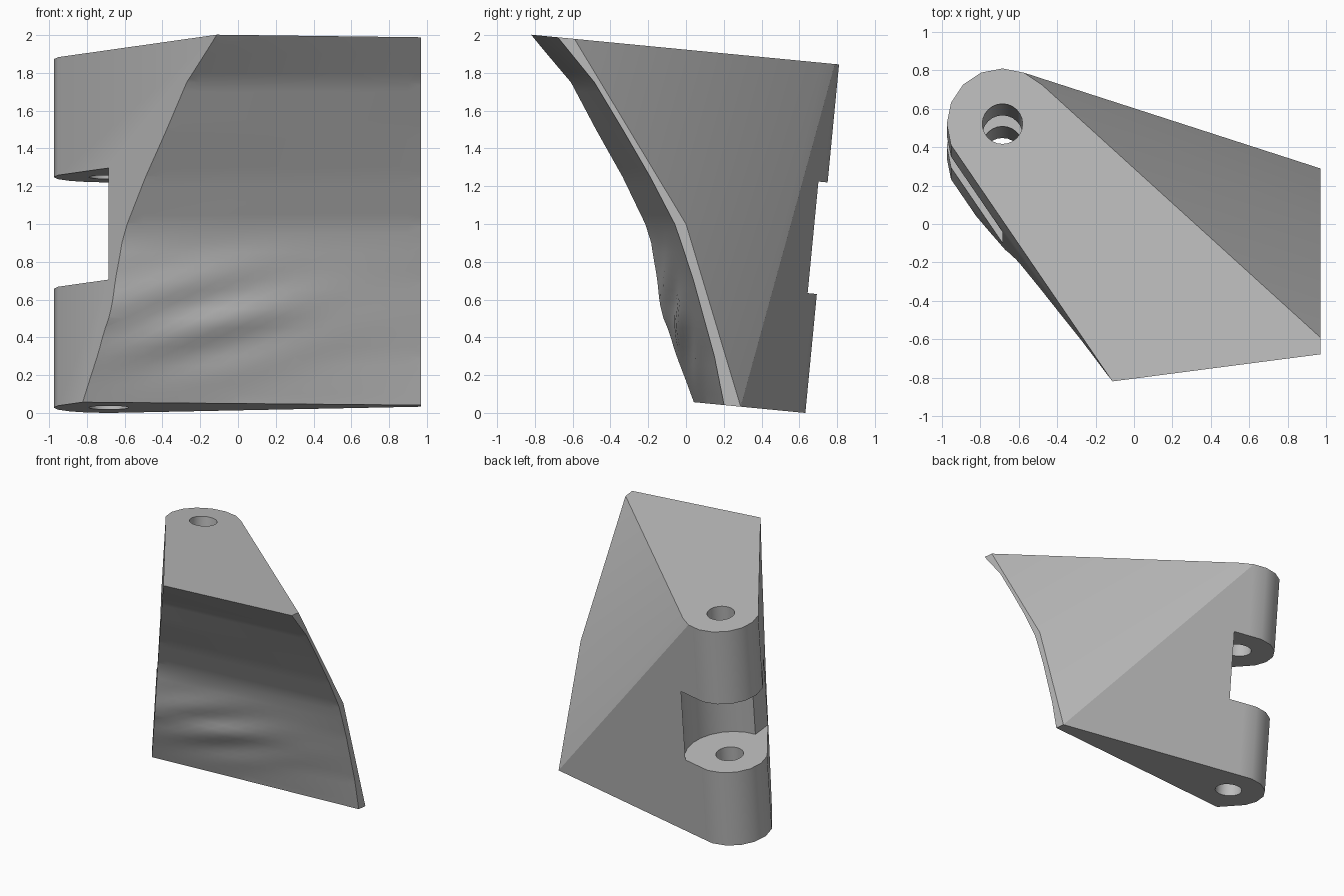
import bpy, bmesh
from math import sin, cos, pi, exp, radians
from mathutils import Matrix

cube = bpy.data.objects.get("Cube")
if cube:
    bpy.data.objects.remove(cube)

TILT = Matrix.Rotation(-0.0963, 4, 'X')      # the hinge axis leans back
LOW, HIGH = 0.0605, 1.914                    # ends along the hinge axis
PX, PY, RAD = -0.685, 0.339, 0.29            # pivot and knuckle radius

steel = bpy.data.materials.new("plain grey")
steel.use_nodes = True
GREY = (0.5, 0.5, 0.5, 1)
steel.diffuse_color = GREY
steel.node_tree.nodes["Principled BSDF"].inputs["Base Color"].default_value = GREY


def finish(bm, name):
    bmesh.ops.recalc_face_normals(bm, faces=bm.faces[:])
    me = bpy.data.meshes.new(name)
    bm.to_mesh(me)
    bm.free()
    ob = bpy.data.objects.new(name, me)
    me.materials.append(steel)
    bpy.context.collection.objects.link(ob)
    return ob


def arc(radius, start, end, steps):
    for i in range(steps + 1):
        a = start + (end - start) * i / steps
        yield PX + radius * cos(a), PY + radius * sin(a)


def prism(name, outline, z0, z1):
    bm = bmesh.new()
    face = bm.faces.new([bm.verts.new((x, y, z0)) for x, y in outline])
    top = bmesh.ops.extrude_face_region(bm, geom=[face])["geom"]
    bmesh.ops.translate(bm, vec=(0, 0, z1 - z0),
                        verts=[v for v in top if isinstance(v, bmesh.types.BMVert)])
    bm.transform(TILT)
    return finish(bm, name)


def cut(target, cutter):
    cutter.hide_render = True
    mod = target.modifiers.new("cut", 'BOOLEAN')
    mod.operation, mod.solver, mod.object = 'DIFFERENCE', 'EXACT', cutter
    bpy.context.view_layer.update()
    deps = bpy.context.evaluated_depsgraph_get()
    me = bpy.data.meshes.new_from_object(target.evaluated_get(deps))
    target.modifiers.clear()
    target.data = me
    bpy.data.objects.remove(cutter)


# Solid bracket: hinge barrel hulled with the wing
bm = bmesh.new()
for z in (LOW, HIGH):
    for x, y in list(arc(RAD, 0, 2 * pi, 16))[:-1]:
        bm.verts.new((x, y, z))
    bm.verts.new((0.047, -1.243, z))
    bm.verts.new((0.97, -1.243, z))
for y, z in ((-0.778, HIGH), (-0.096, 0.995), (0.285, LOW)):
    bm.verts.new((0.97, y, z))
hull = bmesh.ops.convex_hull(bm, input=bm.verts[:])
loose = set(hull["geom_interior"]) | set(hull["geom_unused"])
bmesh.ops.delete(bm, geom=[v for v in loose if isinstance(v, bmesh.types.BMVert)], context='VERTS')
bmesh.ops.dissolve_limit(bm, angle_limit=radians(0.5), verts=bm.verts[:], edges=bm.edges[:])
bm.transform(TILT)
bracket = finish(bm, "hinge_bracket")

# Curved front: height, depth at the right end, slant across the width
PROFILE = [(-0.2, 0.25, 0.085), (0.05, 0.2, 0.087), (0.3, 0.15, 0.115),
           (0.5, 0.095, 0.13), (0.7, 0.04, 0.12), (0.9, -0.025, 0.1),
           (1.0, -0.06, 0.1), (1.25, -0.19, 0.1), (1.5, -0.335, 0.105),
           (1.75, -0.485, 0.1), (1.99, -0.68, 0.12), (2.3, -0.93, 0.12)]


def front_depth(x, z):
    for (z0, y0, s0), (z1, y1, s1) in zip(PROFILE, PROFILE[1:]):
        if z <= z1:
            break
    t = (z - z0) / (z1 - z0)
    y = y0 + (y1 - y0) * t - (s0 + (s1 - s0) * t) * (0.97 - x)
    # soft diagonal ripples on the lower part
    fade = exp(-((z - 0.5) / 0.25) ** 2 - ((x + 0.2) / 0.5) ** 2)
    return y + 0.014 * fade * sin(22 * (z - 0.3 * x))


bm = bmesh.new()
NX, NZ = 26, 50
rows = []
for j in range(NZ + 1):
    z = -0.2 + 2.5 * j / NZ
    xs = [-1.3 + 2.6 * i / NX for i in range(NX + 1)]
    rows.append([bm.verts.new((x, front_depth(x, z), z)) for x in xs])
for a, b in zip(rows, rows[1:]):
    for i in range(NX):
        bm.faces.new((a[i], a[i + 1], b[i + 1]))
        bm.faces.new((a[i], b[i + 1], b[i]))
# close the cutter towards the front
rim = [e for e in bm.edges if e.is_boundary]
new = bmesh.ops.extrude_edge_only(bm, edges=rim)["geom"]
for v in new:
    if isinstance(v, bmesh.types.BMVert):
        v.co.y = -2
bmesh.ops.holes_fill(bm, edges=[e for e in bm.edges if e.is_boundary], sides=0)
cut(bracket, finish(bm, "front_cutter"))

# Gap between the two knuckles
gap = [(PX, -1.5), *arc(0.34, -pi / 2, pi / 2, 12), (PX, 1.5), (-1.5, 1.5), (-1.5, -1.5)]
cut(bracket, prism("gap_cutter", gap, 0.693, 1.2865))

# Pin hole through both knuckles
hole = list(arc(0.105, 0, 2 * pi, 24))[:-1]
cut(bracket, prism("pin_cutter", hole, -0.3, 2.3))

bpy.ops.object.select_all(action='DESELECT')
bracket.select_set(True)
bpy.context.view_layer.objects.active = bracket
bpy.ops.object.shade_smooth_by_angle(angle=radians(25))
